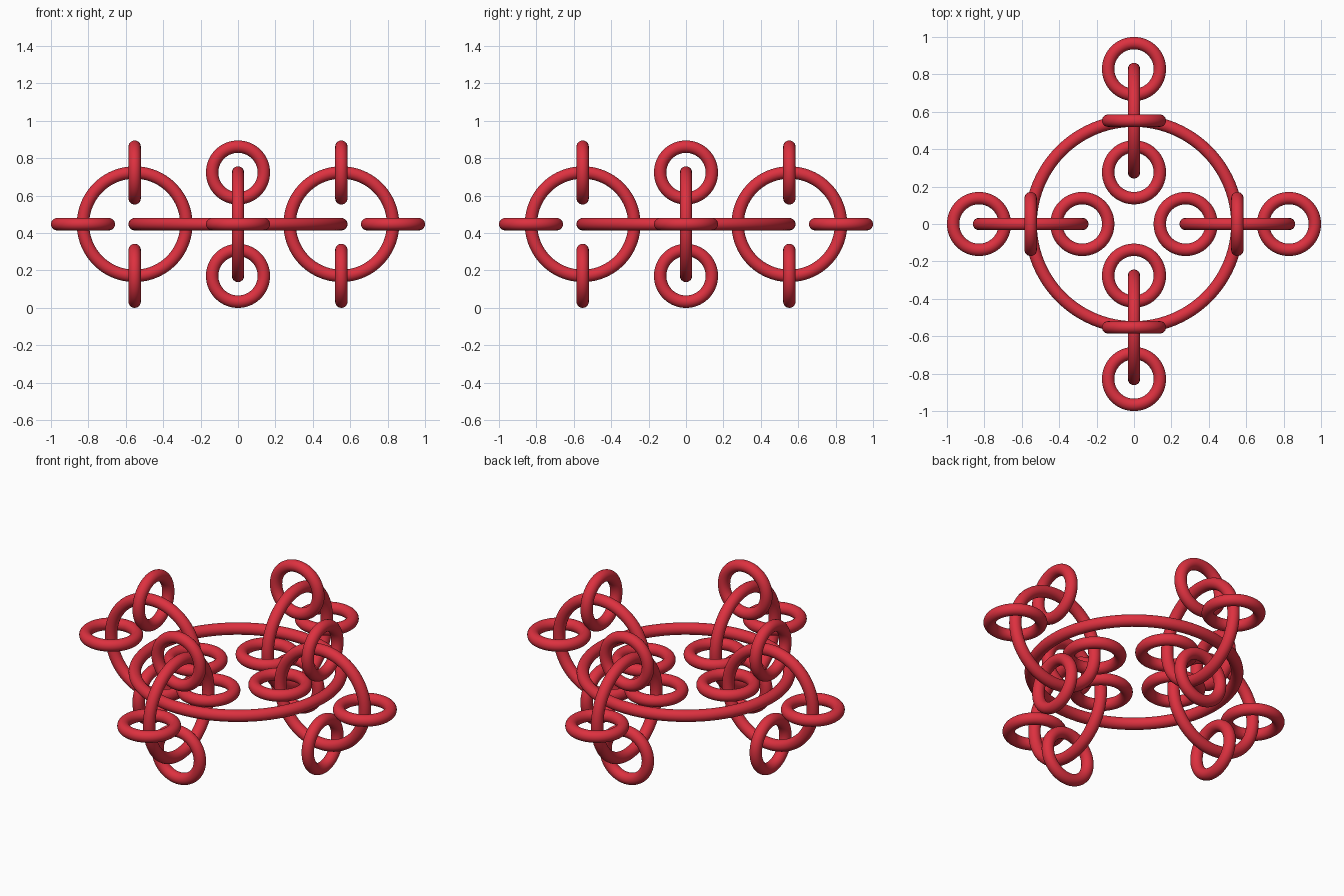
import bpy
from mathutils import Vector

if "Cube" in bpy.data.objects:
    bpy.data.objects.remove(bpy.data.objects["Cube"])

R = 0.5525          # large ring radius
TUBE = 0.0331       # tube radius shared by all rings
CENTRE = Vector((0, 0, 0.75 * R + TUBE))
UP = Vector((0, 0, 1))

red = bpy.data.materials.new("red")
red.diffuse_color = (0.72, 0.03, 0.05, 1)
red.use_nodes = True
red.node_tree.nodes["Principled BSDF"].inputs["Base Color"].default_value = red.diffuse_color


def ring(name, centre, radius, normal):
    bpy.ops.mesh.primitive_torus_add(
        major_segments=96, minor_segments=24,
        major_radius=radius, minor_radius=TUBE, location=centre,
        rotation=UP.rotation_difference(normal).to_euler())
    ob = bpy.context.object
    ob.name = name
    ob.data.materials.append(red)
    bpy.ops.object.shade_smooth()


# central horizontal ring
ring("large_ring", CENTRE, R, UP)

for out in (Vector((1, 0, 0)), Vector((0, 1, 0)), Vector((-1, 0, 0)), Vector((0, -1, 0))):
    # upright ring threaded on the large ring
    mid = CENTRE + out * R
    ring("medium_ring", mid, R / 2, UP.cross(out))
    for s in (-1, 1):
        # small rings threaded on the inner/outer and top/bottom of it
        ring("small_flat_ring", mid + out * s * R / 2, R / 4, UP)
        ring("small_upright_ring", mid + UP * s * R / 2, R / 4, out)
